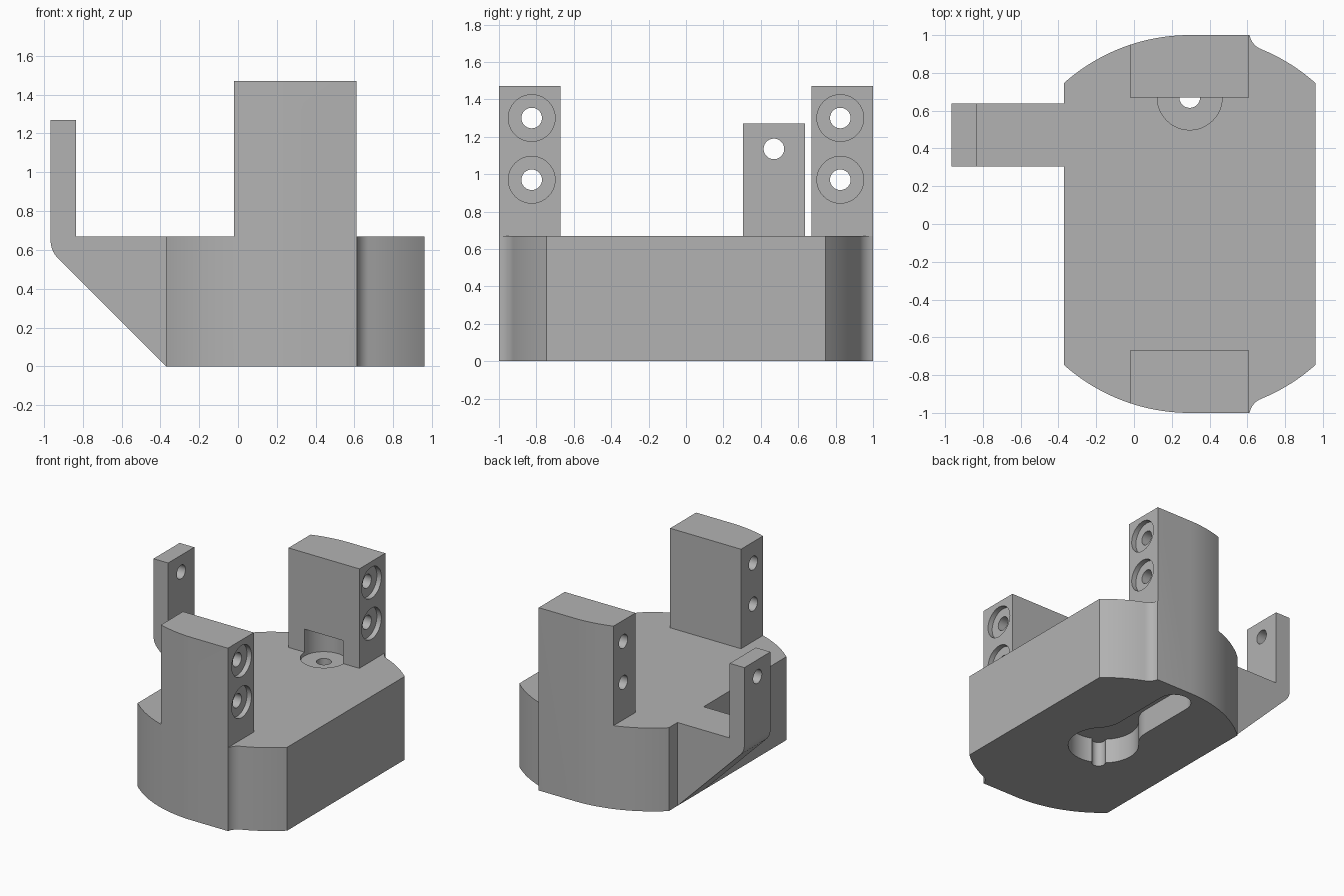
import bpy, bmesh
from math import sin, cos, pi, sqrt, radians, atan2
from mathutils import Matrix, Vector

cube = bpy.data.objects.get("Cube")
if cube:
    bpy.data.objects.remove(cube, do_unlink=True)

grey = bpy.data.materials.new("plain_grey")
grey.use_nodes = True
colour = (0.45, 0.45, 0.45, 1)
grey.diffuse_color = colour
grey.node_tree.nodes["Principled BSDF"].inputs["Base Color"].default_value = colour

CX = 0.295       # axis of the round base
DECK = 0.67      # top of the base
TOP = 1.47       # top of the towers


def arc(cx, cy, r, a0, a1, n):
    return [(cx + r * cos(a0 + (a1 - a0) * i / n),
             cy + r * sin(a0 + (a1 - a0) * i / n)) for i in range(n + 1)]


def prism(name, pts, low, high, axis="Z"):
    """Extrude a flat profile along z, or an x-z profile along y."""
    bm = bmesh.new()
    place = (lambda p: (p[0], p[1], low)) if axis == "Z" else (lambda p: (p[0], low, p[1]))
    face = bm.faces.new([bm.verts.new(place(p)) for p in pts])
    moved = bmesh.ops.extrude_face_region(bm, geom=[face])["geom"]
    step = Vector((0, 0, high - low)) if axis == "Z" else Vector((0, high - low, 0))
    bmesh.ops.translate(bm, vec=step, verts=[v for v in moved if isinstance(v, bmesh.types.BMVert)])
    bmesh.ops.recalc_face_normals(bm, faces=bm.faces)
    return finish(name, bm)


def finish(name, bm):
    mesh = bpy.data.meshes.new(name)
    bm.to_mesh(mesh)
    bm.free()
    mesh.materials.append(grey)
    ob = bpy.data.objects.new(name, mesh)
    bpy.context.collection.objects.link(ob)
    return ob


def box(name, x0, x1, y0, y1, z0, z1):
    return prism(name, [(x0, y0), (x1, y0), (x1, y1), (x0, y1)], z0, z1)


def rod_x(name, x0, x1, y, z, r):
    bm = bmesh.new()
    turn = Matrix.Translation(((x0 + x1) / 2, y, z)) @ Matrix.Rotation(pi / 2, 4, "Y")
    bmesh.ops.create_cone(bm, cap_ends=True, segments=40, radius1=r, radius2=r,
                          depth=x1 - x0, matrix=turn)
    return finish(name, bm)


def rod_z(name, x, y, r, z0, z1):
    return prism(name, arc(x, y, r, 0, 2 * pi, 48)[:-1], z0, z1)


def combine(target, tool, operation="DIFFERENCE"):
    mod = target.modifiers.new("combine", "BOOLEAN")
    mod.operation, mod.solver, mod.object = operation, "EXACT", tool
    bpy.context.view_layer.objects.active = target
    bpy.ops.object.modifier_apply(modifier=mod.name)
    bpy.data.objects.remove(tool, do_unlink=True)


# Rounded base outline: unit circle, squared shoulder and a concave fillet
left, right, shoulder, f = -0.37, 0.96, 0.61, 0.1
fx = shoulder + f
fy = sqrt((1 + f) ** 2 - (fx - CX) ** 2)
a_fillet = atan2(fy, fx - CX)
a_right = atan2(sqrt(1 - (right - CX) ** 2), right - CX)
a_left = pi - atan2(sqrt(1 - (left - CX) ** 2), CX - left)
back = arc(CX, 0, 1, a_right, a_fillet, 10)
back += arc(fx, fy, f, a_fillet + pi, pi + 0.19, 10)[1:]
back += [(shoulder, 1)] + arc(CX, 0, 1, pi / 2, a_left, 20)
front = [(x, -y) for x, y in reversed(back)]
bracket = prism("mounting_bracket", back + front, 0, TOP)

# Clear the space above the deck, leaving the two towers
combine(bracket, box("gap_cutter", -2, 2, -DECK, DECK, DECK, 2))
combine(bracket, box("left_cutter", -2, -0.02, -2, 2, DECK, 2))
combine(bracket, box("right_cutter", shoulder, 2, -2, 2, DECK, 2))

# Side arm with sloped underside, rounded heel and upright post
r = 0.12
end = -0.965
heel = arc(end + r, 0.645, r, pi, pi * 1.25, 8)
arm = [(left, 0), (-0.2, 0.1), (-0.2, 0.6), (left, DECK), (-0.835, DECK),
       (-0.835, 1.27), (end, 1.27)] + heel
combine(bracket, prism("side_arm", arm, 0.305, 0.637, "Y"), "UNION")
combine(bracket, rod_x("post_hole", -1.1, -0.7, 0.47, 1.135, 0.055))

# Counterbored screw holes through both towers
for y in (-0.825, 0.825):
    for z in (0.97, 1.30):
        combine(bracket, rod_x("screw_hole", -0.2, 0.8, y, z, 0.055))
        combine(bracket, rod_x("counterbore", shoulder - 0.04, 0.8, y, z, 0.125))

# Keyhole recess in the underside, with a small round notch
big, half, blend, reach = 0.26, 0.125, 0.22, 0.81
bx = half + blend
by = sqrt((big + blend) ** 2 - bx ** 2)
a = atan2(by, bx)
side = arc(0, 0, big, -pi / 2, a, 24) + arc(bx, by, blend, a + pi, pi, 10)[1:]
side += arc(0, reach, half, 0, pi / 2, 12)
mirror = [(-x, y) for x, y in reversed(side[1:-1])]
keyhole = [(CX + x, y) for x, y in side + mirror]
combine(bracket, prism("keyhole_cutter", keyhole, -0.1, 0.2))
n = radians(238)
combine(bracket, rod_z("notch_cutter", CX + big * cos(n), big * sin(n), 0.05, -0.1, 0.2))

# Round pocket at the foot of the back tower, with a hole down to the keyhole
combine(bracket, rod_z("pocket_cutter", CX, DECK, 0.172, 0.64, 0.855))
combine(bracket, rod_z("pocket_hole", CX, DECK, 0.055, 0.1, 0.75))

# Smooth the curved walls, keep the corners crisp
bpy.ops.object.select_all(action="DESELECT")
bracket.select_set(True)
bpy.context.view_layer.objects.active = bracket
bpy.ops.object.shade_smooth_by_angle(angle=radians(25))
